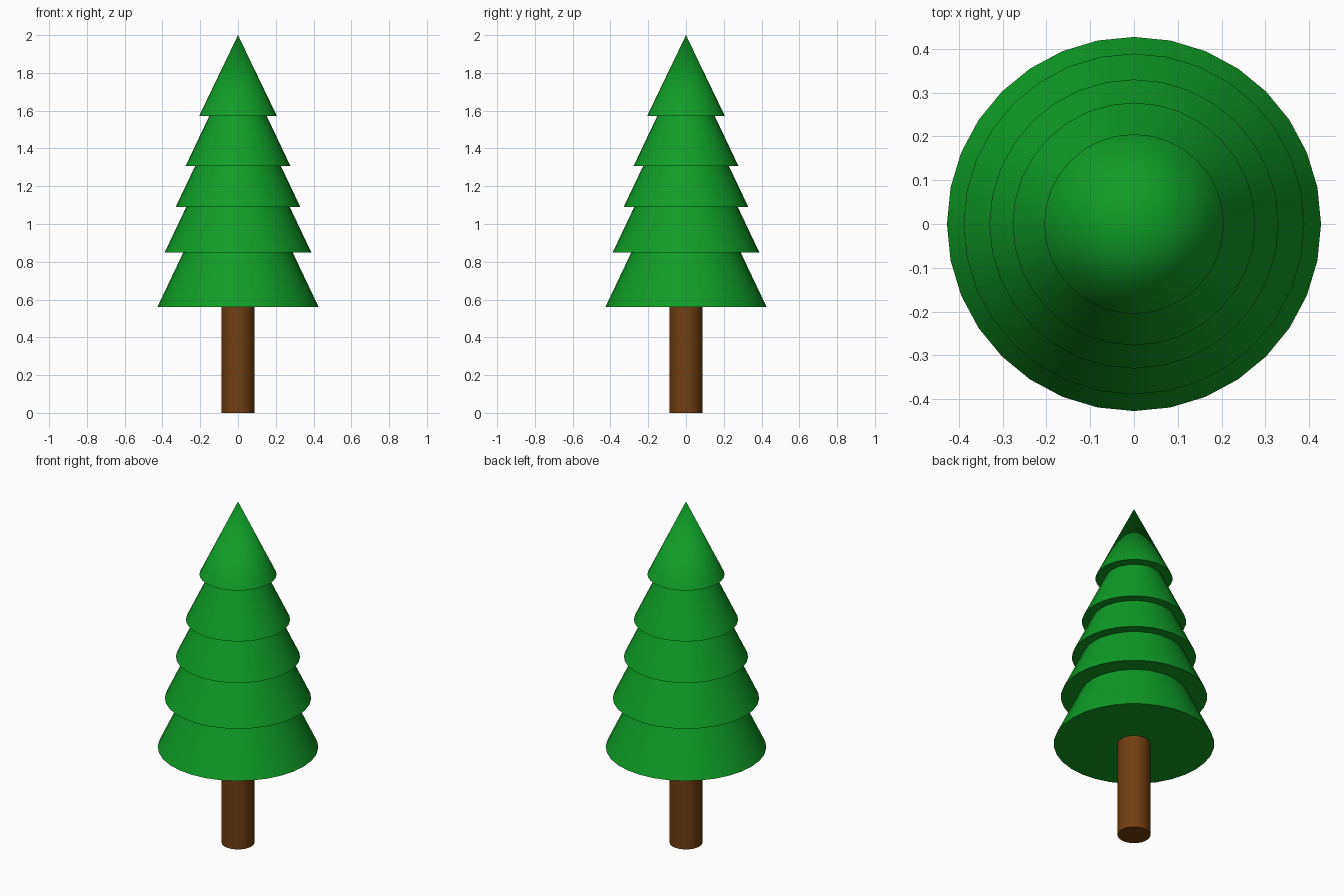
import bpy
import math

if "Cube" in bpy.data.objects:
    bpy.data.objects.remove(bpy.data.objects["Cube"])


def material(name, rgb):
    m = bpy.data.materials.new(name)
    m.diffuse_color = (*rgb, 1.0)
    m.use_nodes = True
    m.node_tree.nodes["Principled BSDF"].inputs["Base Color"].default_value = m.diffuse_color
    return m


def cone(name, z0, z1, r0, r1, mat):
    bpy.ops.mesh.primitive_cone_add(vertices=32, radius1=r0, radius2=r1,
                                    depth=z1 - z0, location=(0, 0, (z0 + z1) / 2))
    ob = bpy.context.object
    ob.name = name
    ob.data.materials.append(mat)
    bpy.ops.object.shade_smooth_by_angle(angle=math.radians(30))
    return ob


green = material("needle green", (0.005, 0.335, 0.019))
brown = material("bark brown", (0.165, 0.048, 0.005))

# Trunk, running up into the lowest tier
cone("trunk", 0.0, 0.57, 0.087, 0.087, brown)

# Foliage tiers: (base height, base radius); each narrows up into the next
tiers = [(0.56, 0.427), (0.848, 0.389), (1.09, 0.33), (1.308, 0.277), (1.573, 0.205)]
slope = 0.475
for i, (z, r) in enumerate(tiers):
    if i + 1 < len(tiers):
        top = tiers[i + 1][0] + 0.005
        cone(f"foliage_tier_{i + 1}", z, top, r, r - (top - z) * slope, green)
    else:
        cone("foliage_tip", z, 2.0, r, 0.0, green)
